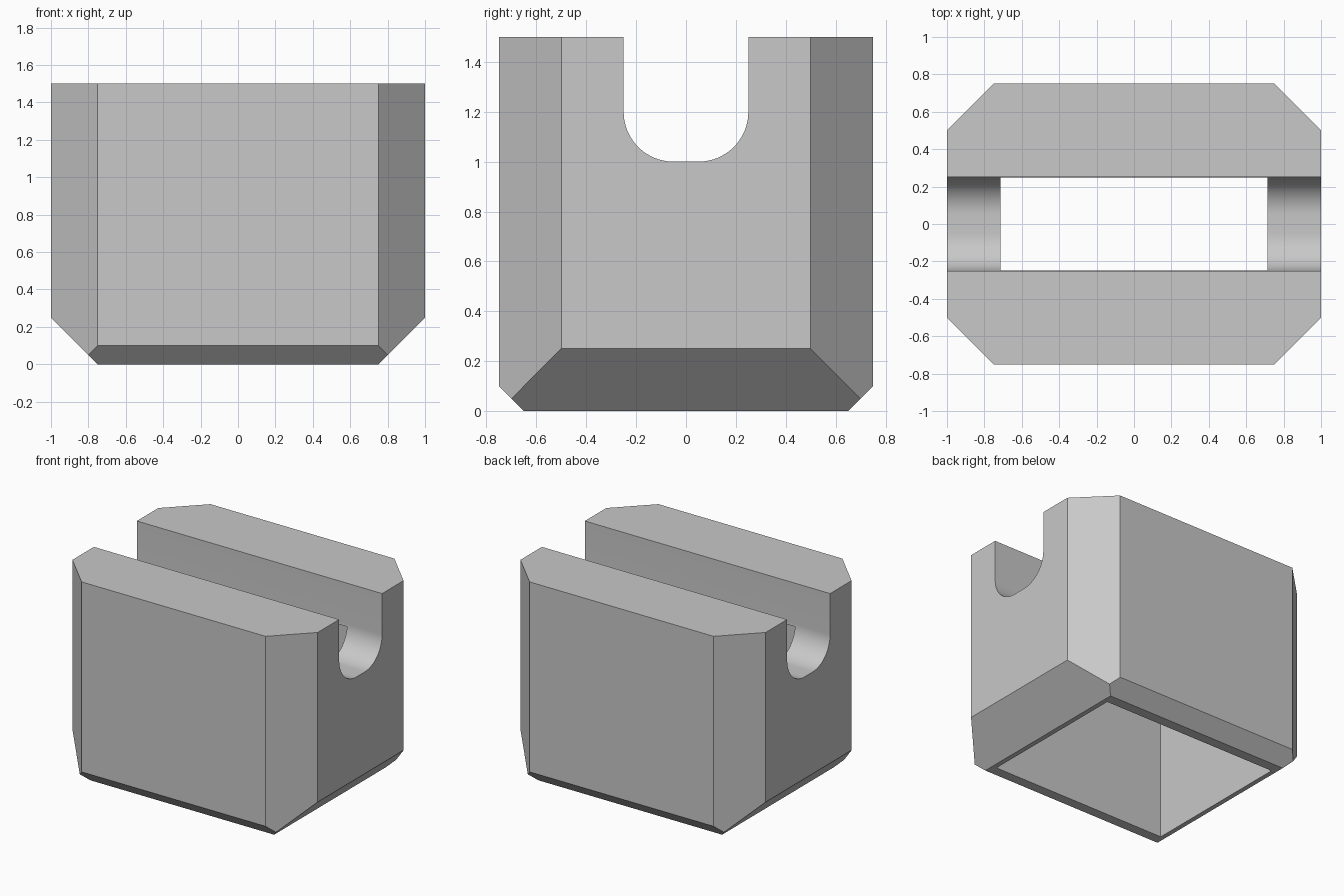
import bpy, bmesh, math
from mathutils import Vector

cube = bpy.data.objects.get("Cube")
if cube:
    bpy.data.objects.remove(cube, do_unlink=True)

grey = bpy.data.materials.new("plain grey")
grey.use_nodes = True
colour = (0.58, 0.58, 0.58, 1)
grey.diffuse_color = colour
grey.node_tree.nodes["Principled BSDF"].inputs["Base Color"].default_value = colour


def add_object(name, bm):
    bmesh.ops.recalc_face_normals(bm, faces=bm.faces)
    mesh = bpy.data.meshes.new(name)
    bm.to_mesh(mesh)
    bm.free()
    mesh.materials.append(grey)
    obj = bpy.data.objects.new(name, mesh)
    bpy.context.collection.objects.link(obj)
    return obj


def box(half_x, half_y, bottom, top):
    bm = bmesh.new()
    bmesh.ops.create_cube(bm, size=1)
    for v in bm.verts:
        v.co = (v.co.x * 2 * half_x, v.co.y * 2 * half_y,
                top if v.co.z > 0 else bottom)
    return bm


def slice_off(bm, point, normal):
    geom = bm.verts[:] + bm.edges[:] + bm.faces[:]
    bmesh.ops.bisect_plane(bm, geom=geom, dist=1e-5, plane_co=Vector(point),
                           plane_no=Vector(normal), clear_outer=True)
    bmesh.ops.holes_fill(bm, edges=[e for e in bm.edges if e.is_boundary], sides=0)


# Outer block with chamfered upright corners and chamfered bottom edges
bm = box(1, 0.75, 0, 1.5)
for s in (-1, 1):
    for t in (-1, 1):
        slice_off(bm, (s, 0.5 * t, 0), (s, t, 0))
for s in (-1, 1):
    slice_off(bm, (s, 0, 0.25), (s, 0, -1))
    slice_off(bm, (0, 0.75 * s, 0.1), (0, s, -1))
body = add_object("hollow_block", bm)

# Round-cornered channel running across the top
radius, half_width, floor, steps = 0.2, 0.25, 1.0, 20
profile = [(half_width, 1.8)]
for i in range(steps + 1):
    a = math.pi / 2 * i / steps
    profile.append((half_width - radius + radius * math.cos(a),
                    floor + radius - radius * math.sin(a)))
profile += [(-y, z) for y, z in reversed(profile)]
bm = bmesh.new()
face = bm.faces.new([bm.verts.new((-1.3, y, z)) for y, z in profile])
end = bmesh.ops.extrude_face_region(bm, geom=[face])["geom"]
bmesh.ops.translate(bm, vec=(2.6, 0, 0),
                    verts=[g for g in end if isinstance(g, bmesh.types.BMVert)])
channel = add_object("channel_cutter", bm)

# Inner cavity, open at the bottom
cavity = add_object("cavity_cutter", box(0.715, 0.575, -0.3, 1.18))

bpy.context.view_layer.objects.active = body
for cutter in (channel, cavity):
    cutter.hide_render = True
    mod = body.modifiers.new(cutter.name, 'BOOLEAN')
    mod.operation = 'DIFFERENCE'
    mod.solver = 'EXACT'
    mod.object = cutter
    bpy.ops.object.modifier_apply(modifier=mod.name)
    bpy.data.objects.remove(cutter, do_unlink=True)

# Smooth only the rounded channel surface
bpy.ops.object.select_all(action='DESELECT')
body.select_set(True)
bpy.ops.object.shade_smooth_by_angle(angle=math.radians(20))
